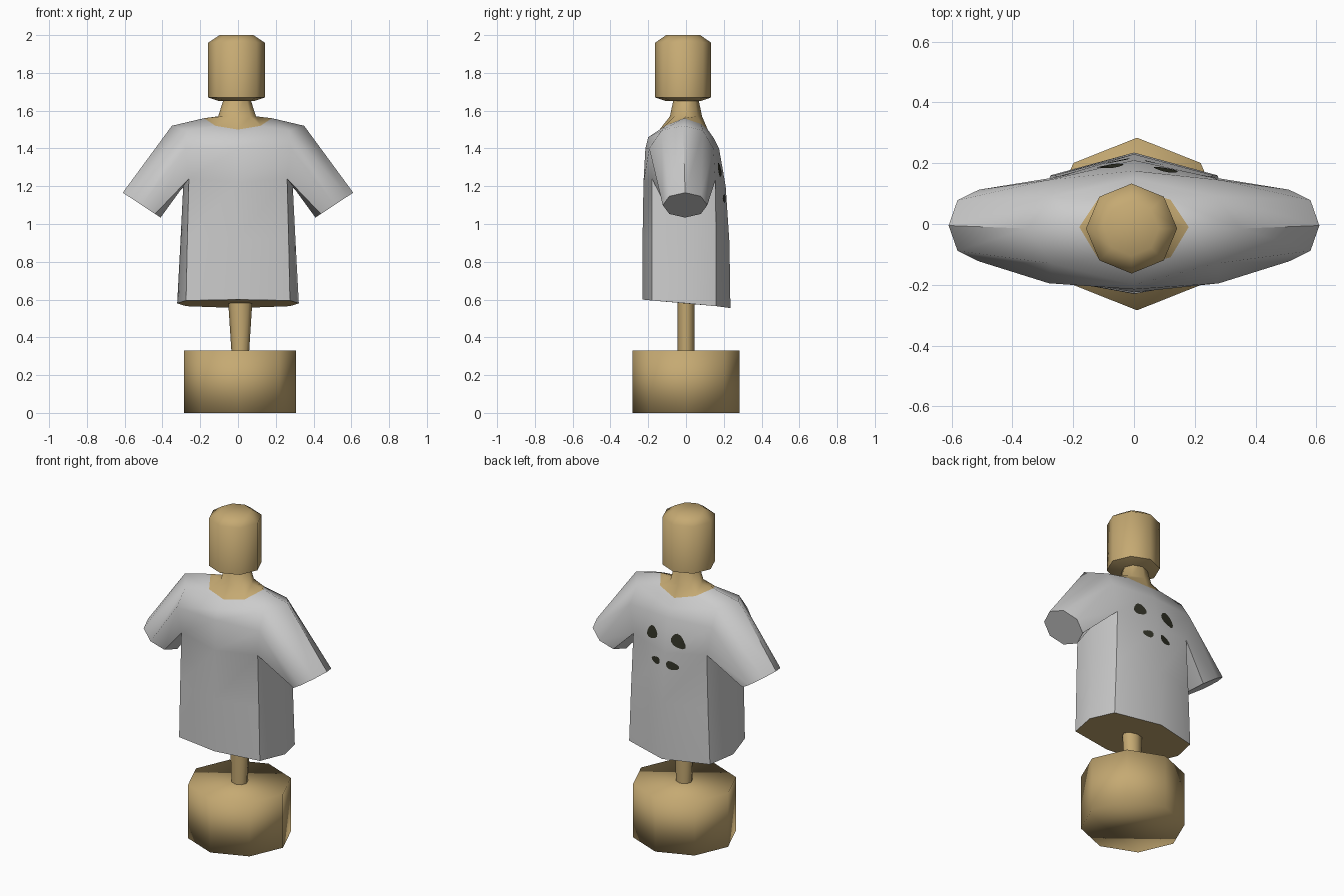
import bpy, bmesh, math
from mathutils import Vector
from mathutils.bvhtree import BVHTree

if "Cube" in bpy.data.objects:
    bpy.data.objects.remove(bpy.data.objects["Cube"])


def material(name, rgb):
    m = bpy.data.materials.new(name)
    m.diffuse_color = (*rgb, 1)
    m.use_nodes = True
    m.node_tree.nodes["Principled BSDF"].inputs["Base Color"].default_value = m.diffuse_color
    return m


GREY = material("shirt grey", (0.60, 0.60, 0.60))
TAN = material("dummy tan", (0.56, 0.40, 0.17))
DARK = material("dark print", (0.03, 0.031, 0.019))


def finish(name, bm, mats, angle=50):
    bmesh.ops.delete(bm, geom=[v for v in bm.verts if not v.link_faces], context='VERTS')
    bmesh.ops.recalc_face_normals(bm, faces=bm.faces)
    me = bpy.data.meshes.new(name)
    bm.to_mesh(me)
    bm.free()
    for m in mats:
        me.materials.append(m)
    ob = bpy.data.objects.new(name, me)
    bpy.context.collection.objects.link(ob)
    bpy.ops.object.select_all(action='DESELECT')
    ob.select_set(True)
    bpy.context.view_layer.objects.active = ob
    bpy.ops.object.shade_smooth_by_angle(angle=math.radians(angle))
    return ob


def ring(half):
    """Eight points from five half-section points, front to back."""
    return half + [(-x, y, z) for x, y, z in half[3:0:-1]]


def oval(cx, cy, rx, ry, z):
    return [(cx + rx * math.sin(k * math.pi / 4), cy - ry * math.cos(k * math.pi / 4), z)
            for k in range(8)]


def loft(bm, rings, skip=lambda r, i: False, bottom=True, top=True):
    vs = [[bm.verts.new(p) for p in r] for r in rings]
    for r in range(len(vs) - 1):
        for i in range(8):
            j = (i + 1) % 8
            if not skip(r, i):
                bm.faces.new((vs[r][i], vs[r][j], vs[r + 1][j], vs[r + 1][i]))
    if bottom:
        bm.faces.new(vs[0]).material_index = 1 if bottom == "tan" else 0
    if top:
        bm.faces.new(vs[-1])
    return vs


# Shirt body: hem, waist, armpit, chest, shoulder, neckline
neckline = ring([(0, -.14, 1.50), (.12, -.11, 1.52), (.18, -.01, 1.56), (.12, .08, 1.53), (0, .115, 1.50)])
body = [
    ring([(0, -.23, .60), (.275, -.18, .595), (.322, 0, .58), (.275, .16, .565), (0, .235, .555)]),
    ring([(0, -.23, .92), (.268, -.18, .92), (.305, 0, .90), (.262, .16, .90), (0, .23, .90)]),
    ring([(0, -.225, 1.22), (.26, -.18, 1.24), (.29, -.01, 1.20), (.25, .155, 1.23), (0, .21, 1.20)]),
    ring([(0, -.215, 1.40), (.28, -.195, 1.40), (.30, 0, 1.40), (.28, .145, 1.40), (0, .175, 1.40)]),
    ring([(0, -.20, 1.46), (.27, -.13, 1.495), (.35, -.015, 1.52), (.27, .09, 1.495), (0, .15, 1.45)]),
    neckline,
]
bm = bmesh.new()
vs = loft(bm, body, skip=lambda r, i: r in (2, 3) and i in (1, 2, 5, 6), bottom="tan", top=False)

# Sleeves: continue each armhole to a tilted octagonal cuff
for s, (a, b, c) in ((1, (1, 2, 3)), (-1, (7, 6, 5))):
    hole = [vs[2][a], vs[2][b], vs[2][c], vs[3][c], vs[4][c], vs[4][b], vs[4][a], vs[3][a]]
    cuff = []
    for k in range(8):
        t = math.radians(225 + 45 * k)
        cuff.append(bm.verts.new((s * (.51 + .10 * math.sin(t)), -.005 + .118 * math.cos(t),
                                  1.10 + .066 * math.sin(t))))
    for k in range(8):
        n = (k + 1) % 8
        bm.faces.new((hole[k], hole[n], cuff[n], cuff[k]))
    bm.faces.new(cuff)
bmesh.ops.recalc_face_normals(bm, faces=bm.faces)
tree = BVHTree.FromBMesh(bm)
finish("shirt", bm, [GREY, TAN])

# Neck rising out of the collar
bm = bmesh.new()
loft(bm, [neckline, oval(-.005, 0, .10, .085, 1.57), oval(-.005, 0, .065, .062, 1.68)], bottom=False)
finish("neck", bm, [TAN], 60)

# Head
bm = bmesh.new()
loft(bm, [oval(-.007, -.015, .09, .09, 1.65), oval(-.008, -.015, .15, .148, 1.67),
          oval(-.008, -.015, .15, .148, 1.96), oval(-.008, -.015, .09, .09, 2.0)])
finish("head", bm, [TAN], 60)

# Pole
bm = bmesh.new()
loft(bm, [oval(.012, 0, .046, .045, .31), oval(.012, 0, .064, .045, .59)])
finish("pole", bm, [TAN], 60)

# Base block, softly shaded all round
bm = bmesh.new()
loft(bm, [oval(.01, 0, .296, .284, 0), oval(.01, 0, .296, .284, .33)])
finish("base", bm, [TAN], 180)

# Dark printed patches laid on the shirt back: x, z, half width, half height, tilt
for x, z, w, h, tilt in ((.105, 1.285, .040, .036, -.5), (-.08, 1.28, .050, .036, .6),
                         (.062, 1.135, .032, .022, 0), (-.05, 1.13, .040, .024, .2)):
    bm = bmesh.new()

    def on_back(px, pz):
        hit, normal, _, _ = tree.ray_cast(Vector((px, 1, pz)), Vector((0, -1, 0)))
        return bm.verts.new(hit + normal * .004)

    mid = on_back(x, z)
    rim = []
    for k in range(14):
        t = k * math.tau / 14
        wob = 1 + .10 * math.sin(3 * t + x * 20)
        u, v = w * wob * math.cos(t), h * wob * math.sin(t)
        # positive tilt slopes down toward -x
        rim.append(on_back(x + u * math.cos(tilt) - v * math.sin(tilt),
                           z + u * math.sin(tilt) + v * math.cos(tilt)))
    for k in range(14):
        bm.faces.new((mid, rim[(k + 1) % 14], rim[k]))
    finish("back_patch", bm, [DARK])
